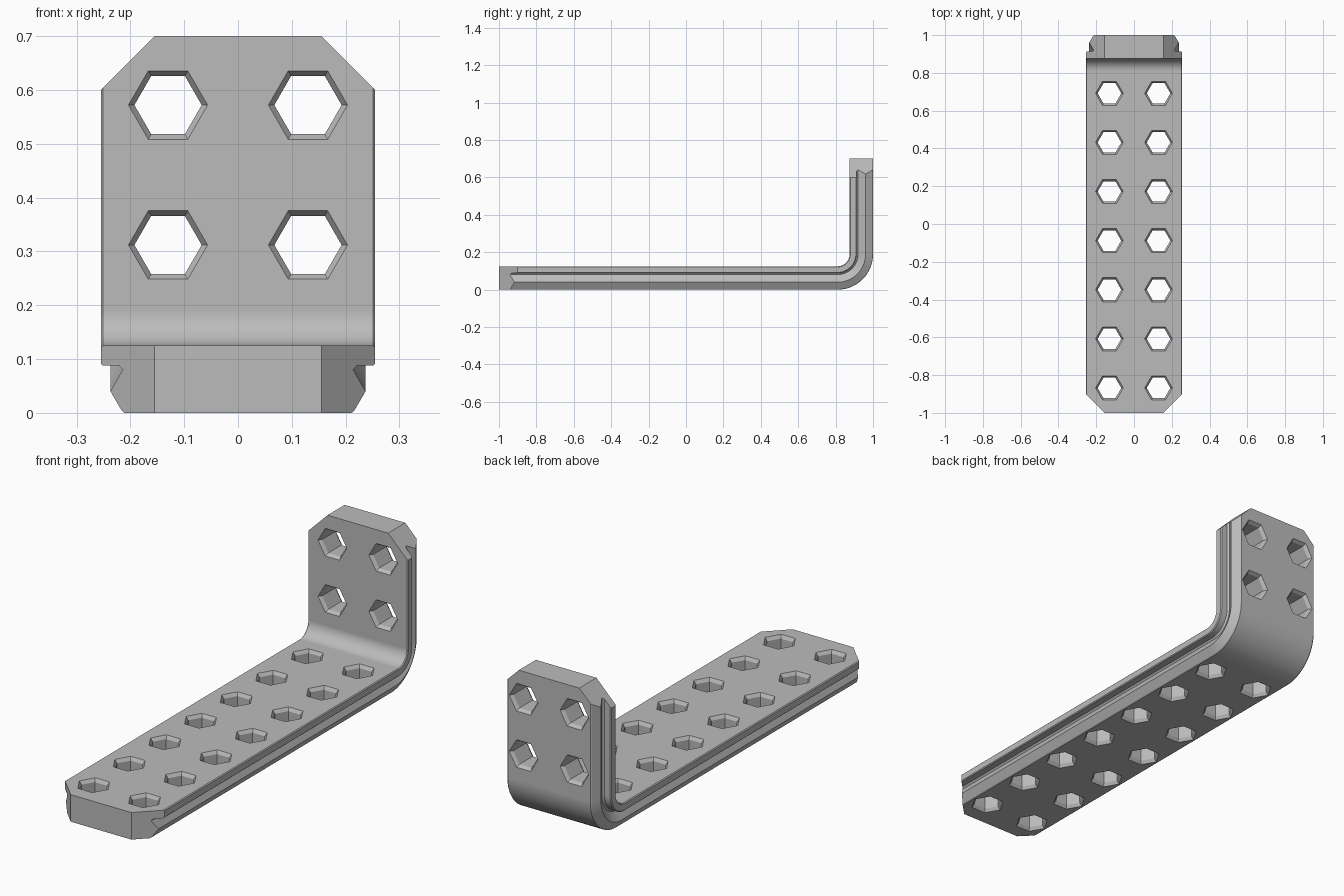
import bpy, bmesh, math
from mathutils import Vector, Matrix

cube = bpy.data.objects.get("Cube")
if cube:
    bpy.data.objects.remove(cube, do_unlink=True)

WIDTH, THICK, HEIGHT = 0.255, 0.125, 0.7
BEND = 0.19          # outer bend radius
CHAMFER = 0.1        # corner cut at both ends
HOLE_X, PITCH = 0.13, 0.26
HOLE_R, FLARE = 0.0625, 0.011

grey = bpy.data.materials.new("grey_plastic")
grey.use_nodes = True
colour = (0.5, 0.5, 0.5, 1)
grey.diffuse_color = colour
grey.node_tree.nodes["Principled BSDF"].inputs["Base Color"].default_value = colour


def make_object(name, bm):
    bmesh.ops.recalc_face_normals(bm, faces=bm.faces)
    mesh = bpy.data.meshes.new(name)
    bm.to_mesh(mesh)
    bm.free()
    mesh.materials.append(grey)
    obj = bpy.data.objects.new(name, mesh)
    bpy.context.collection.objects.link(obj)
    return obj


def loft(bm, rings):
    """Skin a list of closed rings and cap both ends."""
    rings = [[bm.verts.new(p) for p in ring] for ring in rings]
    for a, b in zip(rings, rings[1:]):
        for i in range(len(a)):
            j = (i + 1) % len(a)
            bm.faces.new((a[i], a[j], b[j], b[i]))
    bm.faces.new(rings[0])
    bm.faces.new(rings[-1])


# Half cross-section: (x, depth from the outer face), with side groove and lip
half = [(0.211, 0), (0.216, 0.004), (0.237, 0.04), (0.214, 0.08), (0.221, 0.088),
        (0.251, 0.088), (WIDTH, 0.092), (WIDTH, 0.121), (0.251, THICK)]
profile = half + [(-x, d) for x, d in reversed(half)]

# Path stations: outer-face point and inward direction in the y-z plane
stations = [(Vector((0, -1, 0)), Vector((0, 0, 1)))]
centre = Vector((0, 1 - BEND, BEND))
SEGMENTS = 18
for i in range(SEGMENTS + 1):
    a = math.pi / 2 * i / SEGMENTS
    inward = Vector((0, -math.sin(a), math.cos(a)))
    stations.append((centre - inward * BEND, inward))
stations.append((Vector((0, 1, HEIGHT)), Vector((0, -1, 0))))

# Bent plate
bm = bmesh.new()
loft(bm, [[p + n * d + Vector((x, 0, 0)) for x, d in profile] for p, n in stations])

# Chamfered corners of both ends
for side in (1, -1):
    for corner, normal in (((side * WIDTH, CHAMFER - 1, 0), (side, -1, 0)),
                           ((side * WIDTH, 1, HEIGHT - CHAMFER), (side, 0, 1))):
        cut = bmesh.ops.bisect_plane(
            bm, geom=bm.verts[:] + bm.edges[:] + bm.faces[:], dist=1e-6,
            plane_co=corner, plane_no=normal, clear_outer=True)
        rim = [e for e in cut["geom_cut"]
               if isinstance(e, bmesh.types.BMEdge) and e.is_boundary]
        bmesh.ops.edgeloop_fill(bm, edges=rim)
bracket = make_object("angle_bracket", bm)

# Hexagonal holes flared at both faces
bm = bmesh.new()
e = 0.015
levels = [(-e, HOLE_R + 2 * FLARE), (e, HOLE_R), (THICK - e, HOLE_R),
          (THICK + e, HOLE_R + 2 * FLARE)]


def hex_hole(matrix):
    loft(bm, [[matrix @ Vector((r * math.cos(k * math.pi / 3),
                                r * math.sin(k * math.pi / 3), d))
               for k in range(6)] for d, r in levels])


upright = Matrix.Rotation(math.pi / 2, 4, "X")
for x in (-HOLE_X, HOLE_X):
    for i in range(7):
        hex_hole(Matrix.Translation((x, -0.868 + PITCH * i, 0)))
    for i in range(2):
        hex_hole(Matrix.Translation((x, 1, 0.312 + PITCH * i)) @ upright)
cutter = make_object("hole_cutter", bm)
cutter.hide_render = True

bpy.ops.object.select_all(action="DESELECT")
bracket.select_set(True)
bpy.context.view_layer.objects.active = bracket
mod = bracket.modifiers.new("holes", "BOOLEAN")
mod.operation, mod.solver, mod.object = "DIFFERENCE", "EXACT", cutter
bpy.ops.object.modifier_apply(modifier=mod.name)
bpy.data.objects.remove(cutter, do_unlink=True)

# Smooth bend, crisp edges
bpy.ops.object.shade_smooth_by_angle(angle=math.radians(20))
weighted = bracket.modifiers.new("weighted_normals", "WEIGHTED_NORMAL")
weighted.keep_sharp = True
